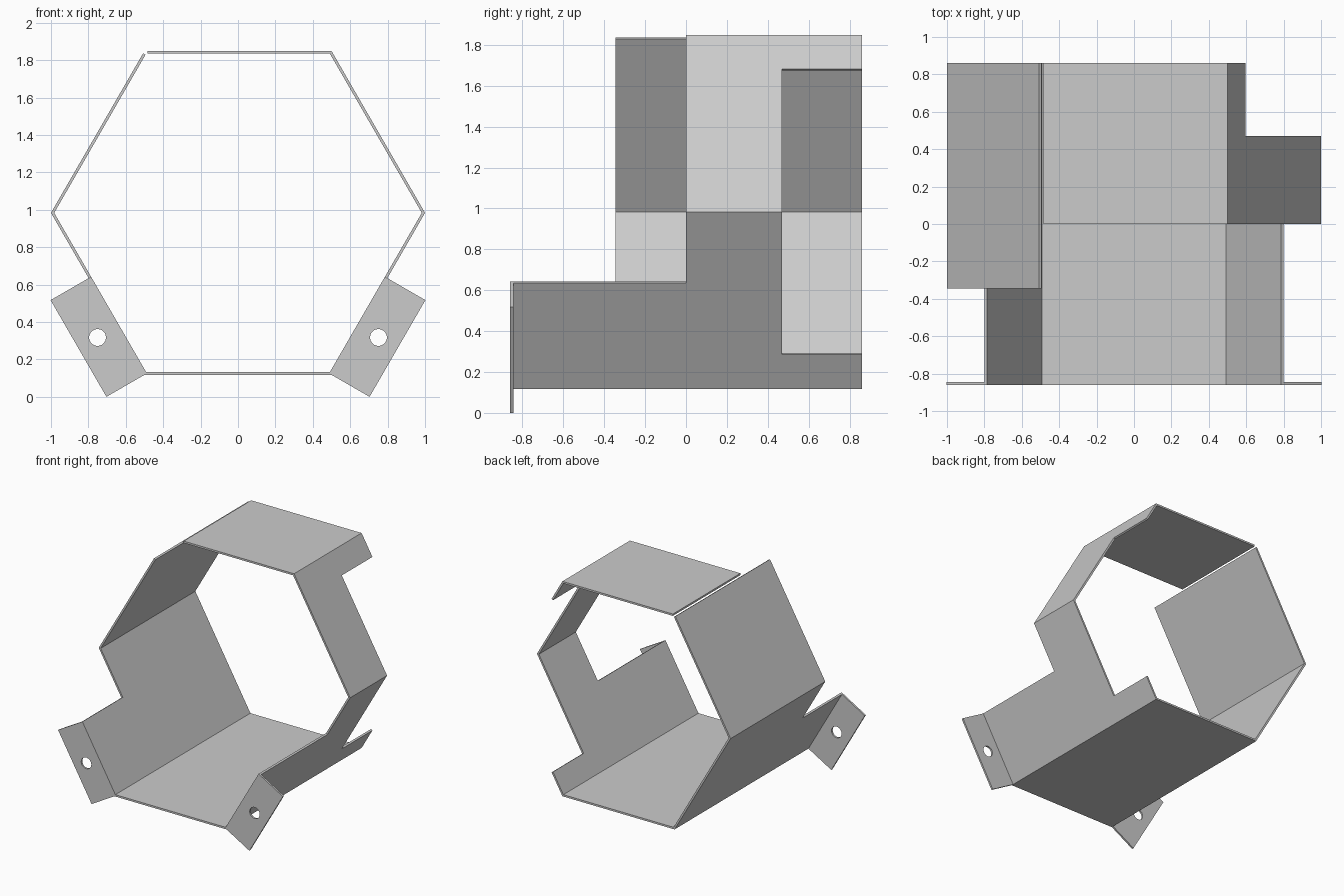
import bpy, bmesh, math
from mathutils import Vector

cube = bpy.data.objects.get("Cube")
if cube:
    bpy.data.objects.remove(cube, do_unlink=True)

THICK = 0.015
FRONT, BACK = -0.86, 0.86
CENTRE_Z = 0.9835
TAB_LEN = 0.597

grey = bpy.data.materials.new("sheet_metal_grey")
grey.use_nodes = True
colour = (0.6, 0.6, 0.6, 1)
grey.diffuse_color = colour
grey.node_tree.nodes["Principled BSDF"].inputs["Base Color"].default_value = colour


def sheet_object(name, bm, offset):
    """Turn a folded sheet into a solid plate."""
    mesh = bpy.data.meshes.new(name)
    bm.to_mesh(mesh)
    bm.free()
    mesh.materials.append(grey)
    obj = bpy.data.objects.new(name, mesh)
    bpy.context.collection.objects.link(obj)
    mod = obj.modifiers.new("thickness", "SOLIDIFY")
    mod.thickness = THICK
    mod.offset = offset
    mod.use_even_offset = True


def corner(degrees):
    a = math.radians(degrees)
    return Vector((math.cos(a), 0, CENTRE_Z + math.sin(a)))


# Folded hexagonal body: each panel outline is (fraction along side, depth)
low, cut, gap = 0.193, 0.47, 0.015
panels = [
    # left-hand upper wall, with its free end at the gap
    [(gap, -0.345), (gap, BACK), (1, BACK), (1, -0.345)],
    # left-hand lower wall
    [(0, -0.345), (0, BACK), (1, BACK), (1, FRONT),
     (1 - TAB_LEN, FRONT), (1 - TAB_LEN, -0.345)],
    # floor
    [(0, FRONT), (0, BACK), (1, BACK), (1, FRONT)],
    # right-hand lower wall with notch
    [(0, FRONT), (0, BACK), (low, BACK), (low, cut),
     (1, cut), (1, 0), (TAB_LEN, 0), (TAB_LEN, FRONT)],
    # right-hand upper wall with notch
    [(0, 0), (0, cut), (1 - low, cut), (1 - low, BACK), (1, BACK), (1, 0)],
    # roof
    [(0, 0), (0, BACK), (1 - gap, BACK), (1 - gap, 0)],
]
bm = bmesh.new()
for i, outline in enumerate(panels):
    start, end = corner(120 + 60 * i), corner(180 + 60 * i)
    verts = []
    for t, y in outline:
        p = start.lerp(end, t)
        verts.append(bm.verts.new((p.x, y, p.z)))
    bm.faces.new(verts)
bmesh.ops.remove_doubles(bm, verts=bm.verts, dist=0.0005)
sheet_object("hexagonal_body", bm, -1)


# Front mounting tabs, each with a round hole
def mounting_tab(name, side):
    base = corner(300)
    along = (corner(0) - base).normalized()
    out = Vector((along.z, 0, -along.x))
    width, radius, steps = 0.235, 0.045, 32

    def place(a, o):
        p = base + along * a + out * o
        return (side * p.x, FRONT + THICK / 2, p.z)

    rim = [place(0, 0), place(TAB_LEN, 0), place(TAB_LEN, width), place(0, width)]
    hole = [place(TAB_LEN / 2 + radius * math.cos(k * math.tau / steps),
                  width / 2 + radius * math.sin(k * math.tau / steps))
            for k in range(steps)]
    bm = bmesh.new()
    for loop in (rim, hole):
        vs = [bm.verts.new(p) for p in loop]
        for k, v in enumerate(vs):
            bm.edges.new((v, vs[k - 1]))
    bmesh.ops.triangle_fill(bm, use_beauty=True, edges=bm.edges[:], normal=(0, -1, 0))
    bmesh.ops.recalc_face_normals(bm, faces=bm.faces[:])
    sheet_object(name, bm, 0)


mounting_tab("left_mounting_tab", 1)
mounting_tab("right_mounting_tab", -1)
